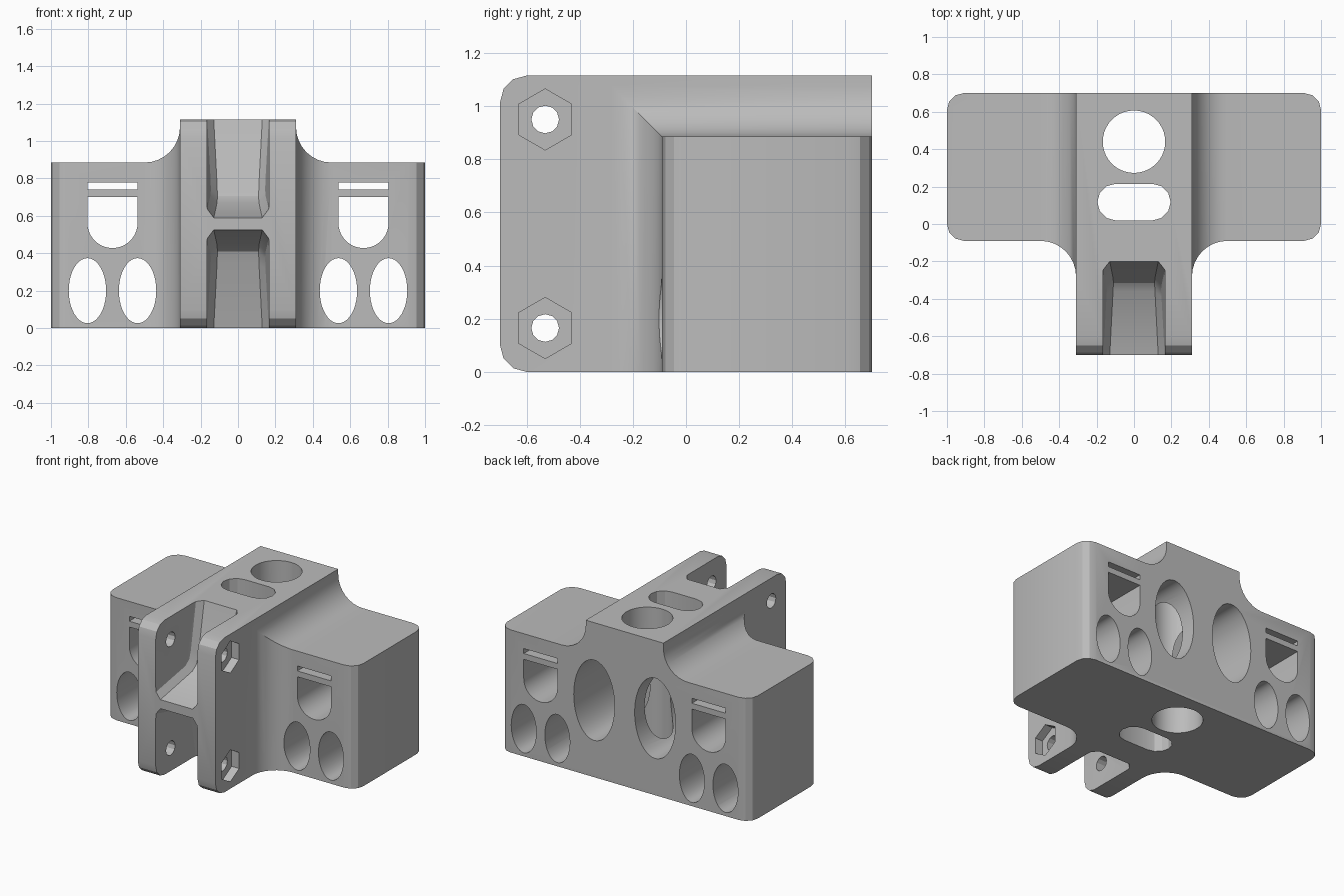
import bpy, bmesh
from math import cos, sin, radians

if "Cube" in bpy.data.objects:
    bpy.data.objects.remove(bpy.data.objects["Cube"], do_unlink=True)

HEIGHT = 1.115

grey = bpy.data.materials.new("plain_grey")
grey.use_nodes = True
grey.diffuse_color = (0.5, 0.5, 0.5, 1)
grey.node_tree.nodes["Principled BSDF"].inputs["Base Color"].default_value = grey.diffuse_color


def arc(cx, cy, rx, ry, start, end, steps):
    """Points along an elliptical arc, in degrees."""
    angles = [radians(start + (end - start) * i / steps) for i in range(steps + 1)]
    return [(cx + rx * cos(a), cy + ry * sin(a)) for a in angles]


def ellipse(cx, cy, rx, ry, sides, turn=0):
    return arc(cx, cy, rx, ry, turn, turn + 360, sides)[:-1]


def mirrored(half):
    return half + [(-x, y) for x, y in reversed(half)]


def link(name, bm):
    bmesh.ops.recalc_face_normals(bm, faces=bm.faces)
    mesh = bpy.data.meshes.new(name)
    bm.to_mesh(mesh)
    bm.free()
    mesh.materials.append(grey)
    obj = bpy.data.objects.new(name, mesh)
    bpy.context.collection.objects.link(obj)
    return obj


def prism(name, outline, axis, low, high):
    """Extrude a 2D outline along one axis."""
    place = {"x": lambda u, v, d: (d, u, v),
             "y": lambda u, v, d: (u, d, v),
             "z": lambda u, v, d: (u, v, d)}[axis]
    bm = bmesh.new()
    face = bm.faces.new([bm.verts.new(place(u, v, low)) for u, v in outline])
    made = bmesh.ops.extrude_face_region(bm, geom=[face])["geom"]
    shift = [high - low if a == axis else 0 for a in "xyz"]
    bmesh.ops.translate(bm, vec=shift, verts=[g for g in made if isinstance(g, bmesh.types.BMVert)])
    return link(name, bm)


def combine(target, tool, operation):
    mod = target.modifiers.new("cut", "BOOLEAN")
    mod.operation, mod.solver, mod.object = operation, "EXACT", tool
    bpy.context.view_layer.objects.active = target
    bpy.ops.object.modifier_apply(modifier=mod.name)
    bpy.data.objects.remove(tool, do_unlink=True)


def cut(name, outline, axis, low=-2, high=2):
    combine(body, prism(name, outline, axis, low, high), "DIFFERENCE")


# Body: stepped front, plan and side outlines intersected
front = [(1.2, -0.2), (1.2, 0.885)] + arc(0.5, 1.075, 0.19, 0.19, 270, 180, 8) + [(0.31, 1.4)]
plan = ([(0.31, -0.9)] + arc(0.5, -0.28, 0.19, 0.19, 180, 90, 8)
        + arc(0.91, 0, 0.09, 0.09, -90, 0, 3) + arc(0.91, 0.61, 0.09, 0.09, 0, 90, 3))
side = ([(1, 0), (1, HEIGHT)] + arc(-0.6, HEIGHT - 0.1, 0.1, 0.1, 90, 180, 3)
        + arc(-0.6, 0.1, 0.1, 0.1, 180, 270, 3))
body = prism("bracket_body", mirrored(front), "y", -1, 1)
combine(body, prism("plan_shape", mirrored(plan), "z", -0.5, 1.5), "INTERSECT")
combine(body, prism("side_shape", side, "x", -1.5, 1.5), "INTERSECT")

# Vertical round hole and oblong slot
cut("round_hole", ellipse(0, 0.44, 0.167, 0.167, 40), "z")
cut("oblong_slot", mirrored(arc(0.098, 0.117, 0.098, 0.098, -90, 90, 6)), "z")

for s in (-1, 1):
    # Holes through the wings
    for x in (0.537, 0.805):
        cut("oval_hole", ellipse(s * x, 0.2, 0.1, 0.174, 40), "y")
    cx = s * 0.671
    cut("round_bottom_window", arc(cx, 0.562, 0.134, 0.134, 180, 360, 20)
        + [(cx + 0.134, 0.7), (cx - 0.134, 0.7)], "y")
    cut("thin_slot", [(cx - 0.134, 0.742), (cx + 0.134, 0.742),
                      (cx + 0.134, 0.778), (cx - 0.134, 0.778)], "y")
    # Deep oval pockets in the back
    cut("back_pocket", ellipse(s * 0.243, 0.555, 0.163, 0.29, 48), "y", 0.22, 1)

# Fork pockets, upper and lower: y, z, half width
floor = [(-0.75, 0.578, 0.167), (-0.36, 0.67, 0.147), (-0.315, 0.705, 0.145),
         (-0.29, 0.77, 0.147), (-0.188, 1.16, 0.167)]
for flip in (False, True):
    bm = bmesh.new()
    for y, z, w in floor + [(-0.75, 1.16, 0.167)]:
        dy, dz = (-0.75 - y) * 0.08, (1.16 - z) * 0.08
        for s in (-1, 1):
            for px, py, pz in ((w - 0.035, y, z), (w, y + dy, z + dz)):
                bm.verts.new((s * px, py, HEIGHT - pz if flip else pz))
    hull = bmesh.ops.convex_hull(bm, input=bm.verts)
    spare = {v for v in hull["geom_interior"] + hull["geom_unused"]
             if isinstance(v, bmesh.types.BMVert)}
    bmesh.ops.delete(bm, geom=list(spare), context="VERTS")
    combine(body, link("fork_pocket", bm), "DIFFERENCE")

# Cross bolt holes with nut recesses on the left arm
for z in (0.165, 0.95):
    cut("bolt_hole", ellipse(-0.53, z, 0.052, 0.052, 12), "x", -0.6, 0.6)
    cut("nut_recess", ellipse(-0.53, z, 0.115, 0.115, 6, 30), "x", 0.25, 0.6)

bpy.ops.object.select_all(action="DESELECT")
body.select_set(True)
bpy.context.view_layer.objects.active = body
bpy.ops.object.shade_smooth_by_angle(angle=radians(25))
